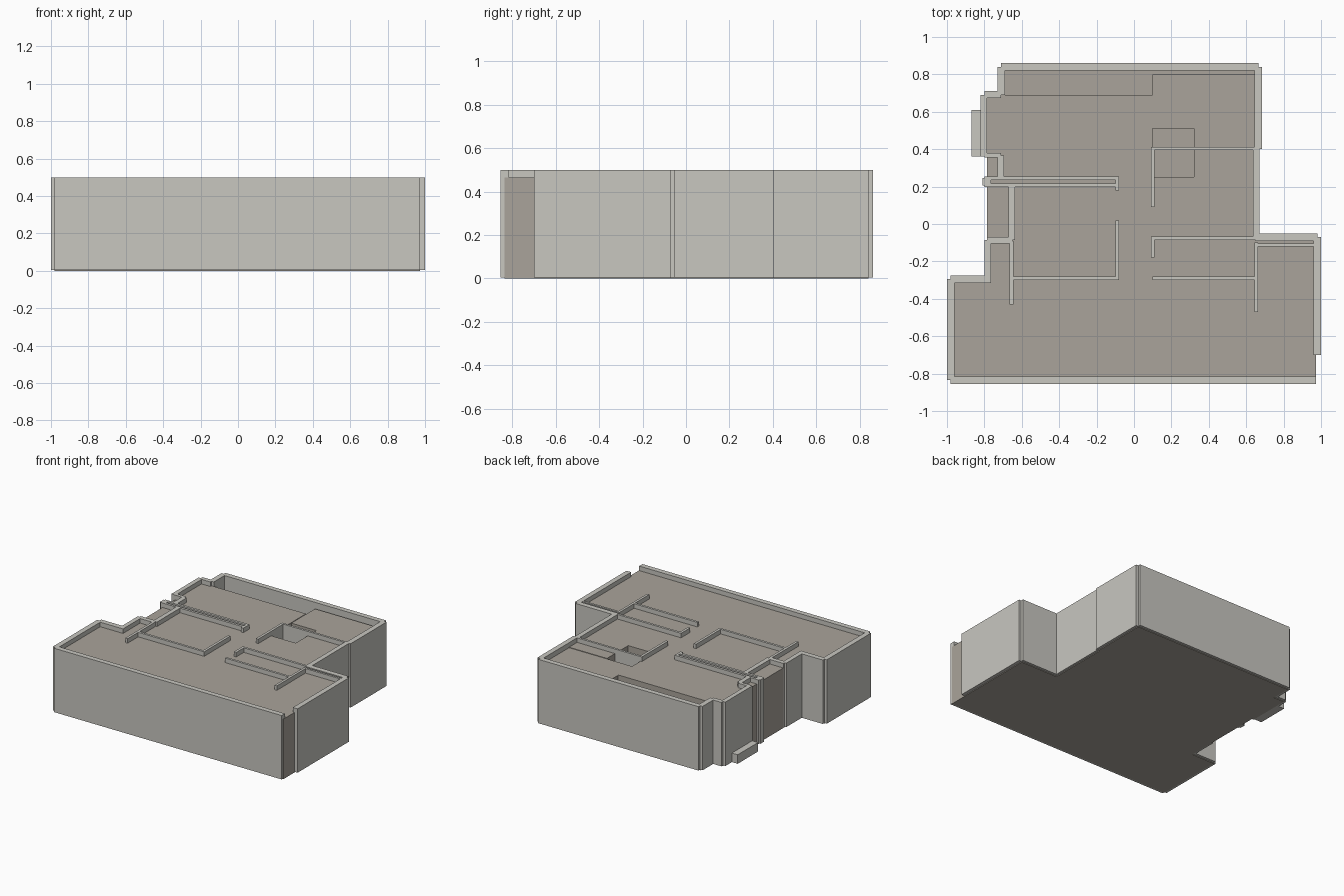
import bpy, bmesh

if "Cube" in bpy.data.objects:
    bpy.data.objects.remove(bpy.data.objects["Cube"])

FLOOR_Z, WALL_Z, BASE_Z = 0.465, 0.5, 0.005


def material(name, color):
    m = bpy.data.materials.new(name)
    m.diffuse_color = (*color, 1)
    m.use_nodes = True
    m.node_tree.nodes["Principled BSDF"].inputs["Base Color"].default_value = m.diffuse_color
    return m


WALL = material("pale wall grey", (0.58, 0.57, 0.53))
FLOOR = material("warm floor taupe", (0.40, 0.37, 0.325))


def finish(bm, name, mat):
    bmesh.ops.recalc_face_normals(bm, faces=bm.faces)
    me = bpy.data.meshes.new(name)
    bm.to_mesh(me)
    bm.free()
    me.materials.append(mat)
    ob = bpy.data.objects.new(name, me)
    bpy.context.collection.objects.link(ob)
    return ob


def prism(name, outline, z0, z1, mat):
    """Extrude a plan outline from z0 up to z1."""
    bm = bmesh.new()
    face = bm.faces.new([bm.verts.new((x, y, z0)) for x, y in outline])
    ext = bmesh.ops.extrude_face_region(bm, geom=[face])
    up = [v for v in ext["geom"] if isinstance(v, bmesh.types.BMVert)]
    bmesh.ops.translate(bm, verts=up, vec=(0, 0, z1 - z0))
    return finish(bm, name, mat)


def box(name, x0, x1, y0, y1, z0, z1, mat):
    return prism(name, [(x0, y0), (x1, y0), (x1, y1), (x0, y1)], z0, z1, mat)


# plan outline shared by the base and the floor block (along wall centre lines)
left_side = [(-0.71, 0.69), (-0.80, 0.69), (-0.80, 0.36), (-0.785, 0.36),
             (-0.785, -0.295), (-0.98, -0.295)]
right_side = [(-0.98, -0.835), (0.974, -0.835), (0.974, -0.07), (0.655, -0.07)]

# thin base slab, visible at the bottom of the openings
prism("base_slab", right_side + [(0.655, 0.4), (0.665, 0.4), (0.665, 0.84), (-0.71, 0.84)]
      + left_side, 0, BASE_Z, FLOOR)

# main floor block, notched for the stairwell and the rear void
prism("floor_block", right_side + [(0.655, 0.51), (0.32, 0.51), (0.32, 0.25), (0.10, 0.25),
      (0.10, 0.69)] + left_side, BASE_Z, FLOOR_Z, FLOOR)

# landing behind the stairwell, a touch lower
box("landing", 0.10, 0.66, 0.51, 0.80, BASE_Z, FLOOR_Z - 0.004, FLOOR)

# outer walls: x0, x1, y0, y1
outer = {
    "front": (-0.98, 0.972, -0.855, -0.815),
    "front_left": (-1.0, -0.96, -0.835, -0.295),
    "left_return": (-0.98, -0.765, -0.315, -0.275),
    "left_lower": (-0.80, -0.765, -0.295, -0.085),
    "left_recess_front": (-0.785, -0.65, -0.105, -0.07),
    "left_recess": (-0.67, -0.635, -0.085, 0.21),
    "left_nook": (-0.73, -0.695, 0.24, 0.365),
    "left_nook_back": (-0.80, -0.71, 0.355, 0.38),
    "left_upper": (-0.82, -0.785, 0.36, 0.69),
    "left_step": (-0.80, -0.71, 0.675, 0.71),
    "left_rear": (-0.73, -0.69, 0.69, 0.84),
    "rear": (-0.71, 0.665, 0.82, 0.86),
    "right_rear": (0.645, 0.685, 0.40, 0.84),
    "right_middle": (0.635, 0.672, -0.07, 0.40),
    "right_return": (0.65, 0.98, -0.09, -0.05),
    "right_front": (0.96, 1.0, -0.70, -0.07),
}
for name, (x0, x1, y0, y1) in outer.items():
    box("outer_wall_" + name, x0, x1, y0, y1, BASE_Z, WALL_Z, WALL)

# inner partitions
inner = {
    "left_double_rear": (-0.80, -0.08, 0.236, 0.255),
    "left_double_front": (-0.80, -0.08, 0.197, 0.216),
    "left_double_outer_end": (-0.81, -0.765, 0.205, 0.247),
    "left_double_inner_end": (-0.10, -0.08, 0.18, 0.25),
    "left_room_side": (-0.10, -0.08, -0.30, 0.02),
    "left_room_front": (-0.65, -0.08, -0.30, -0.282),
    "left_room_outer": (-0.665, -0.645, -0.43, -0.09),
    "stair_side": (0.09, 0.11, 0.09, 0.405),
    "stair_cross": (0.09, 0.65, 0.395, 0.412),
    "right_room_rear": (0.09, 0.65, -0.086, -0.068),
    "right_room_stub": (0.09, 0.11, -0.18, -0.07),
    "right_room_front": (0.10, 0.65, -0.30, -0.282),
    "right_room_outer": (0.643, 0.662, -0.47, -0.10),
    "right_return_lining": (0.65, 0.965, -0.12, -0.104),
}
for name, (x0, x1, y0, y1) in inner.items():
    box("partition_" + name, x0, x1, y0, y1, BASE_Z, WALL_Z, WALL)

# low planter against the left wall
box("side_planter", -0.87, -0.81, 0.36, 0.61, BASE_Z, 0.075, WALL)
